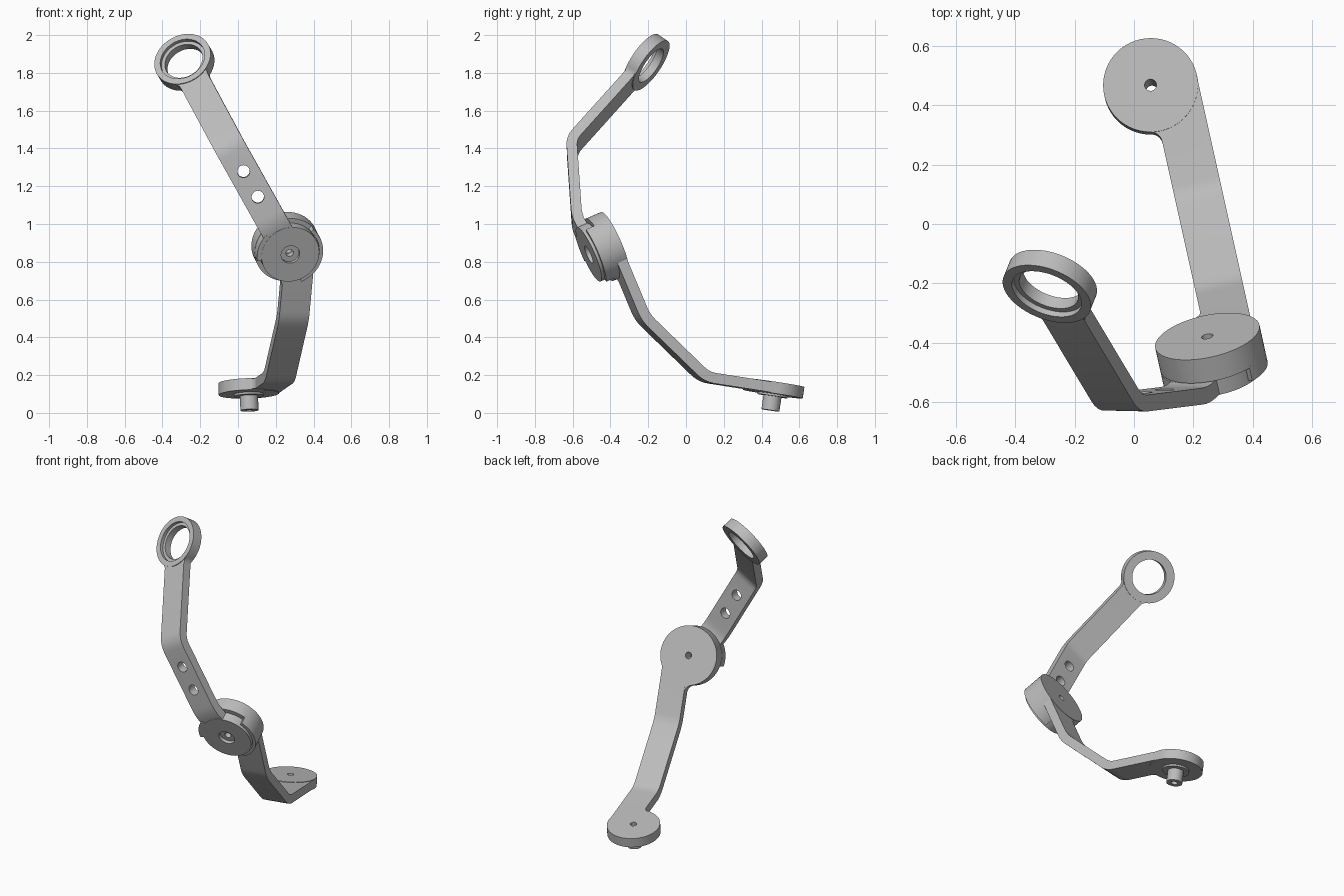
import bpy
from math import cos, sin, radians, sqrt, pi
from mathutils import Vector, Matrix
import bmesh

cube = bpy.data.objects.get("Cube")
if cube:
    bpy.data.objects.remove(cube)

grey = bpy.data.materials.new("light grey")
grey.use_nodes = True
grey.diffuse_color = (0.5, 0.5, 0.5, 1)
grey.node_tree.nodes["Principled BSDF"].inputs["Base Color"].default_value = (0.5, 0.5, 0.5, 1)

THICK, WIDTH = 0.056, 0.162


def frame(origin, x, y):
    """Local frame of a flat part: x across, y along, z out of the face."""
    z = x.cross(y)
    m = Matrix((x, y, z)).transposed().to_4x4()
    m.translation = origin
    return m


def prism(name, points, push):
    """Extrude a closed outline of 3D points along a vector."""
    bm = bmesh.new()
    face = bm.faces.new([bm.verts.new(p) for p in points])
    side = bmesh.ops.extrude_face_region(bm, geom=[face])["geom"]
    bmesh.ops.translate(bm, vec=push, verts=[v for v in side if isinstance(v, bmesh.types.BMVert)])
    bmesh.ops.recalc_face_normals(bm, faces=bm.faces)
    mesh = bpy.data.meshes.new(name)
    bm.to_mesh(mesh)
    bm.free()
    mesh.materials.append(grey)
    obj = bpy.data.objects.new(name, mesh)
    bpy.context.scene.collection.objects.link(obj)
    return obj


def flat(m, outline, z0, z1):
    """Prism drawn in a local frame."""
    up = m.to_3x3() @ Vector((0, 0, z1 - z0))
    return prism("tool", [m @ Vector((x, y, z0)) for x, y in outline], up)


def arc(r, a0, a1, n, cx=0, cy=0):
    angles = [a0 + (a1 - a0) * i / n for i in range(n + 1)]
    return [(cx + r * cos(a), cy + r * sin(a)) for a in angles]


def disc(m, r, z0, z1, n=56):
    return flat(m, arc(r, 0, 2 * pi, n)[:-1], z0, z1)


def sector(m, r0, r1, a0, a1, z0, z1):
    a0, a1 = radians(a0), radians(a1)
    return flat(m, arc(r1, a0, a1, 20) + arc(r0, a1, a0, 20), z0, z1)


def fillet(m, big, c, side, way, r, half):
    """Concave corner between a disc and an arm edge at x = c."""
    fx = c + side * r
    fy = sqrt((big + r) ** 2 - fx ** 2)
    k = big / (big + r)
    end = Vector((fx * k - fx, fy * k - fy))
    sweep = abs(Vector((-side, 0)).angle(end))
    pts = []
    for i in range(9):
        t = sweep * i / 8
        pts.append((fx - side * r * cos(t), way * (fy - r * sin(t))))
    pts.append((c - side * 0.02, way * fy * k * 0.85))
    pts.append((c - side * 0.02, way * fy))
    return flat(m, pts, -half, half)


def strip(name, path, across):
    """Bent flat bar along a path, with softly rounded bends."""
    soft = [path[0]]
    for a, b, c in zip(path, path[1:], path[2:]):
        p, q = b + (a - b).normalized() * 0.045, b + (c - b).normalized() * 0.045
        soft += [p * (1 - t) ** 2 + b * 2 * t * (1 - t) + q * t * t for t in (0, 0.25, 0.5, 0.75, 1)]
    soft.append(path[-1])
    dirs = [(b - a).normalized() for a, b in zip(soft, soft[1:])]
    front, back = [], []
    for i, p in enumerate(soft):
        d0, d1 = dirs[max(i - 1, 0)], dirs[min(i, len(dirs) - 1)]
        d = (d0 + d1).normalized()
        off = across.cross(d) * (THICK / 2 / d.dot(d0))
        front.append(p + off)
        back.append(p - off)
    return prism(name, [p - across * WIDTH / 2 for p in front + back[::-1]], across * WIDTH)


def combine(obj, adds, cuts):
    """Join solids, cut holes, bake the result and drop the tools."""
    for op, tools in (("UNION", adds), ("DIFFERENCE", cuts)):
        for tool in tools:
            tool.hide_render = True
            mod = obj.modifiers.new(op.lower(), "BOOLEAN")
            mod.operation, mod.object, mod.solver = op, tool, "EXACT"
    bpy.context.view_layer.update()
    dg = bpy.context.evaluated_depsgraph_get()
    mesh = bpy.data.meshes.new_from_object(obj.evaluated_get(dg))
    obj.modifiers.clear()
    obj.data = mesh
    mesh.polygons.foreach_set("use_smooth", [True] * len(mesh.polygons))
    mesh.set_sharp_from_angle(angle=radians(28))
    for tool in adds + cuts:
        bpy.data.objects.remove(tool)


# Lower link: hub cup, two bends, foot pad
v = Vector((0.976, 0.217, 0)).normalized()
axis = Vector((0.19, -0.89, -0.39))
axis = (axis - v * axis.dot(v)).normalized()
up = axis.cross(v)
bend1 = Vector((0.291, -0.23, 0.505))
bend2 = Vector((0.219, 0.095, 0.19))
bend2 -= v * (bend2 - bend1).dot(v)
run = Vector((-0.215, 0.965, -0.15))
run = (run - v * run.dot(v)).normalized()
hub_side = bend1 + up * 0.415
pad_side = bend2 + run * 0.4
hub = frame(hub_side - v * 0.075 - axis * THICK / 2, v, up)
pad = frame(pad_side - v * 0.078, v, -run)
lower = strip("lower_link", [hub_side, bend1, bend2, pad_side], v)
combine(lower, [
    disc(hub, 0.18, -0.002, 0.086),
    sector(hub, 0.16, 0.18, -65, 50, 0.08, 0.135),
    fillet(hub @ Matrix.Translation((0, 0, THICK / 2)), 0.18, -0.006, -1, -1, 0.05, THICK / 2 - 0.001),
    disc(pad, 0.16, -0.031, 0.031),
    fillet(pad, 0.16, -0.003, -1, 1, 0.04, THICK / 2 - 0.001),
    disc(pad, 0.08, 0.02, 0.042, 40),
    disc(pad, 0.048, 0.02, 0.118, 32),
], [
    disc(hub, 0.02, -0.1, 0.2, 24),
    disc(pad, 0.02, -0.1, 0.2, 24),
])

# Upper link: hub face, two bends, open ring
w = Vector((0.872, -0.02, 0.487))
w = (w - axis * w.dot(axis)).normalized()
rise = axis.cross(w)
face_mid = hub @ Vector((0, 0, 0.12))
in_plane = lambda p: p - w * (p - face_mid).dot(w)
knee = face_mid + rise * 0.2
elbow = in_plane(Vector((-0.06, -0.605, 1.41)))
ring_mid = in_plane(Vector((-0.295, -0.21, 1.85)))
face = frame(face_mid, w, rise)
ring = frame(ring_mid, w, (ring_mid - elbow).normalized())
bar = frame((knee + elbow) / 2, w, (elbow - knee).normalized())
span = (elbow - knee).length
hole_at = [(z - bar.translation.z) / (elbow - knee).normalized().z for z in (1.28, 1.145)]
upper = strip("upper_link", [face_mid, knee, elbow, ring_mid], w)
combine(upper, [
    disc(face, 0.156, -0.03, 0.03),
    sector(face, 0.1, 0.18, 110, 160, -0.029, 0.029),
    disc(ring, 0.157, -0.033, 0.033),
    fillet(ring, 0.157, WIDTH / 2, 1, -1, 0.05, THICK / 2 - 0.001),
    fillet(ring, 0.157, -WIDTH / 2, -1, -1, 0.05, THICK / 2 - 0.001),
], [
    disc(ring, 0.105, -0.1, 0.1),
    disc(ring, 0.124, 0.012, 0.1),
    disc(face, 0.05, 0.01, 0.1, 32),
    disc(face, 0.02, -0.1, 0.1, 24),
] + [disc(bar @ Matrix.Translation((0, y, 0)), 0.033, -0.1, 0.1, 28) for y in hole_at])
